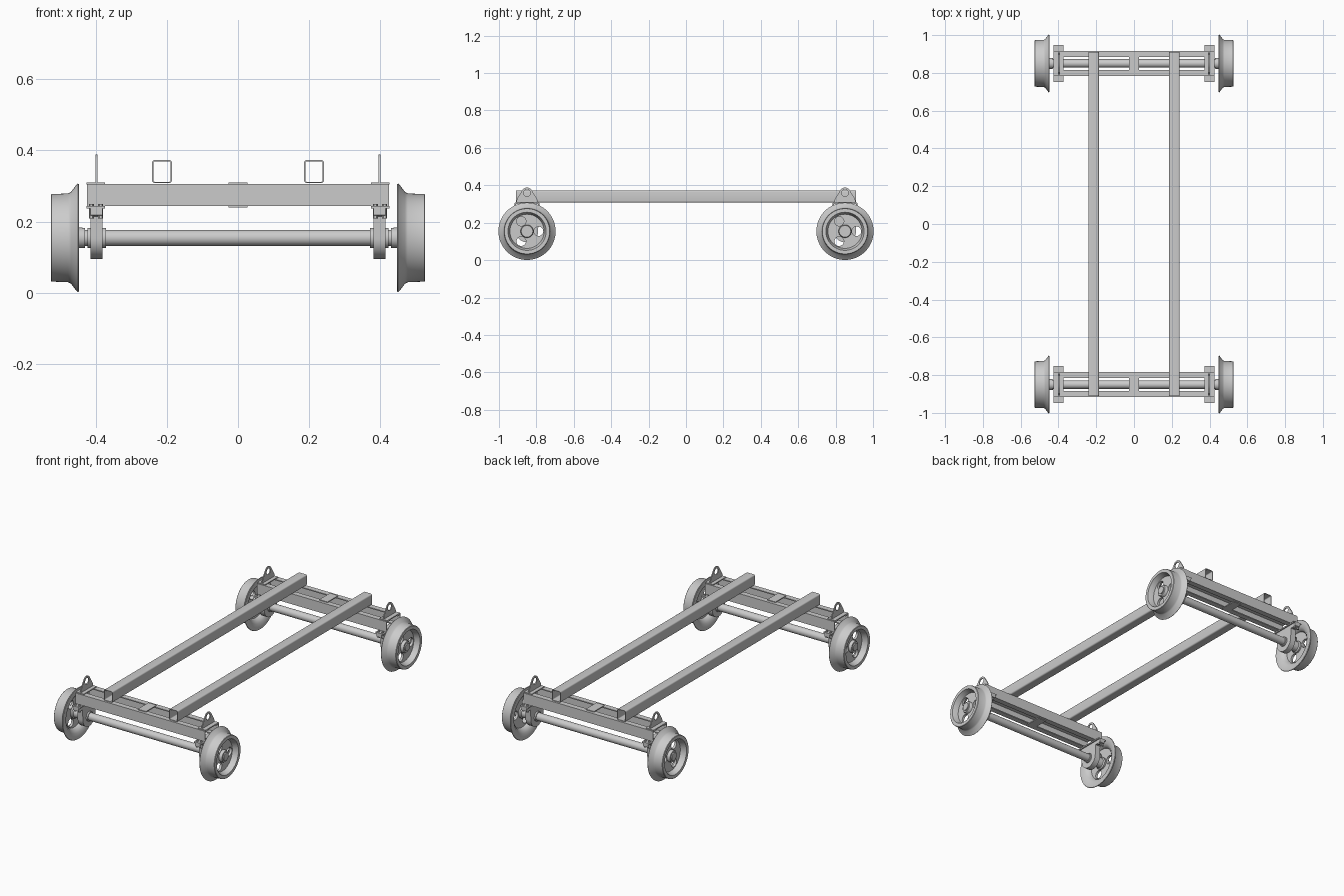
import bpy, bmesh
from math import pi, sin, cos, radians
from mathutils import Matrix

if "Cube" in bpy.data.objects:
    bpy.data.objects.remove(bpy.data.objects["Cube"])

AXLE_Z, AXLE_Y, MOUNT_X = 0.154, 0.85, 0.398
ALONG_X = (pi / 2, 0, pi / 2)   # outline given in y, z
ALONG_Y = (pi / 2, 0, 0)        # outline given in x, z
ALONG_Z = (0, 0, 0)             # outline given in x, y


def smooth(ob):
    bpy.ops.object.select_all(action='DESELECT')
    ob.select_set(True)
    bpy.context.view_layer.objects.active = ob
    bpy.ops.object.shade_smooth_by_angle(angle=radians(35))


def extrude(name, outlines, depth, loc, rot):
    """Extrude a flat outline (further outlines become holes) centred on loc."""
    cu = bpy.data.curves.new(name, 'CURVE')
    cu.dimensions, cu.fill_mode, cu.extrude = '2D', 'BOTH', depth / 2
    for pts in outlines:
        sp = cu.splines.new('POLY')
        sp.points.add(len(pts) - 1)
        for p, (a, b) in zip(sp.points, pts):
            p.co = (a, b, 0, 1)
        sp.use_cyclic_u = True
    tmp = bpy.data.objects.new(name + "_outline", cu)
    bpy.context.collection.objects.link(tmp)
    dg = bpy.context.evaluated_depsgraph_get()
    me = bpy.data.meshes.new_from_object(tmp.evaluated_get(dg))
    bpy.data.objects.remove(tmp)
    bm = bmesh.new()
    bm.from_mesh(me)
    bmesh.ops.remove_doubles(bm, verts=bm.verts, dist=1e-5)
    bmesh.ops.recalc_face_normals(bm, faces=bm.faces)
    bm.to_mesh(me)
    bm.free()
    ob = bpy.data.objects.new(name, me)
    bpy.context.collection.objects.link(ob)
    ob.location, ob.rotation_euler = loc, rot
    smooth(ob)
    return ob


def lathe(name, profile, loc, steps=64, closed=True):
    """Revolve (x, radius) points around the x axis."""
    bm = bmesh.new()
    vs = [bm.verts.new((x, 0, r)) for x, r in profile]
    n = len(vs)
    edges = [bm.edges.new((vs[i], vs[(i + 1) % n])) for i in range(n if closed else n - 1)]
    bmesh.ops.spin(bm, geom=vs + edges, cent=(0, 0, 0), axis=(1, 0, 0),
                   angle=2 * pi, steps=steps)
    bmesh.ops.remove_doubles(bm, verts=bm.verts, dist=1e-5)
    bmesh.ops.recalc_face_normals(bm, faces=bm.faces)
    me = bpy.data.meshes.new(name)
    bm.to_mesh(me)
    bm.free()
    ob = bpy.data.objects.new(name, me)
    bpy.context.collection.objects.link(ob)
    ob.location = loc
    smooth(ob)
    return ob


def cyl(name, x0, x1, r, loc, steps=32):
    return lathe(name, [(x0, 0), (x0, r), (x1, r), (x1, 0)], loc, steps, False)


def arc(r, a0=0, a1=360, n=32, c=(0, 0)):
    full = a1 - a0 == 360
    return [(c[0] + r * cos(radians(a0 + (a1 - a0) * i / (n if full else n - 1))),
             c[1] + r * sin(radians(a0 + (a1 - a0) * i / (n if full else n - 1))))
            for i in range(n)]


def rect(hx, hy, r=0.0):
    if not r:
        return [(hx, -hy), (hx, hy), (-hx, hy), (-hx, -hy)]
    pts = []
    for k, (sx, sy) in enumerate([(1, 1), (-1, 1), (-1, -1), (1, -1)]):
        pts += arc(r, 90 * k, 90 * k + 90, 5, (sx * (hx - r), sy * (hy - r)))
    return pts


def plate(name, sx, sy, z0, z1, x, y):
    return extrude(name, [rect(sx / 2, sy / 2)], z1 - z0, (x, y, (z0 + z1) / 2), ALONG_Z)


# long hollow rails
for x in (-0.214, 0.214):
    extrude("long_rail", [rect(0.028, 0.0325, 0.008), rect(0.0245, 0.029, 0.005)],
            1.82, (x, 0, 0.3405), ALONG_Y)

# flanged wheel rim, inner side at x = 0.448
rim = [(0.527, 0.121), (0.525, 0.123), (0.478, 0.125), (0.470, 0.129), (0.455, 0.149),
       (0.451, 0.153), (0.448, 0.151), (0.448, 0.143), (0.452, 0.115), (0.466, 0.098),
       (0.484, 0.090), (0.500, 0.092), (0.527, 0.102)]
hub = [(0.43, 0.0), (0.43, 0.028), (0.464, 0.030), (0.470, 0.036), (0.508, 0.034),
       (0.512, 0.031), (0.512, 0.0)]
channel = [(0.066, -0.031), (0.066, 0.031), (0.034, 0.031), (0.034, 0.025),
           (0.060, 0.025), (0.060, -0.025), (0.034, -0.025), (0.034, -0.031)]
housing = ([(-0.098, 0.082), (-0.098, 0.064), (-0.062, 0.060)] + arc(0.059, 180, 360, 25)
           + [(0.062, 0.060), (0.098, 0.064), (0.098, 0.082)])
eye = [(-0.058, 0.0), (0.058, 0.0), (0.054, 0.02)] + arc(0.029, 25, 155, 13, (0, 0.052)) \
    + [(-0.054, 0.02)]

for y in (-AXLE_Y, AXLE_Y):
    c = (0, y, AXLE_Z)
    # axle and cross beam made from two inward facing channels
    cyl("axle", -0.518, 0.518, 0.0225, c)
    for s in (-1, 1):
        extrude("cross_channel", [[(s * a, b) for a, b in channel]], 0.85, (0, y, 0.274), ALONG_X)
    # centre tie plates
    plate("centre_tie_top", 0.054, 0.10, 0.304, 0.310, 0, y)
    plate("centre_tie_bottom", 0.054, 0.10, 0.239, 0.245, 0, y)

    for s in (-1, 1):
        # wheel
        lathe("wheel_rim", [(s * a, r) for a, r in rim], c)
        lathe("wheel_hub", [(s * a, r) for a, r in hub], c, 40, False)
        holes = [arc(0.025, 0, 360, 24, p) for p in arc(0.062, 0, 360, 3)]
        extrude("wheel_web", [arc(0.094, n=64)] + holes, 0.014, (s * 0.487, y, AXLE_Z), ALONG_X)

        # end plates and lifting eye
        x = s * MOUNT_X
        plate("end_tie_top", 0.052, 0.122, 0.304, 0.310, s * 0.400, y)
        plate("bearing_mount_plate", 0.052, 0.196, 0.236, 0.243, s * 0.400, y)
        extrude("lifting_eye", [eye, arc(0.018, c=(0, 0.052), n=24)], 0.006,
                (x, y, 0.307), ALONG_X)

        # bearing block, collar and bolts
        extrude("bearing_block", [housing], 0.034, (x, y, AXLE_Z), ALONG_X)
        cyl("bearing_collar", x - 0.026, x + 0.026, 0.028, c)
        for sy in (-1, 1):
            for dx in (-0.013, 0.013):
                extrude("bearing_bolt", [arc(0.007, n=6)], 0.042,
                        (s * 0.400 + dx, y + sy * 0.083, 0.229), ALONG_Z)
